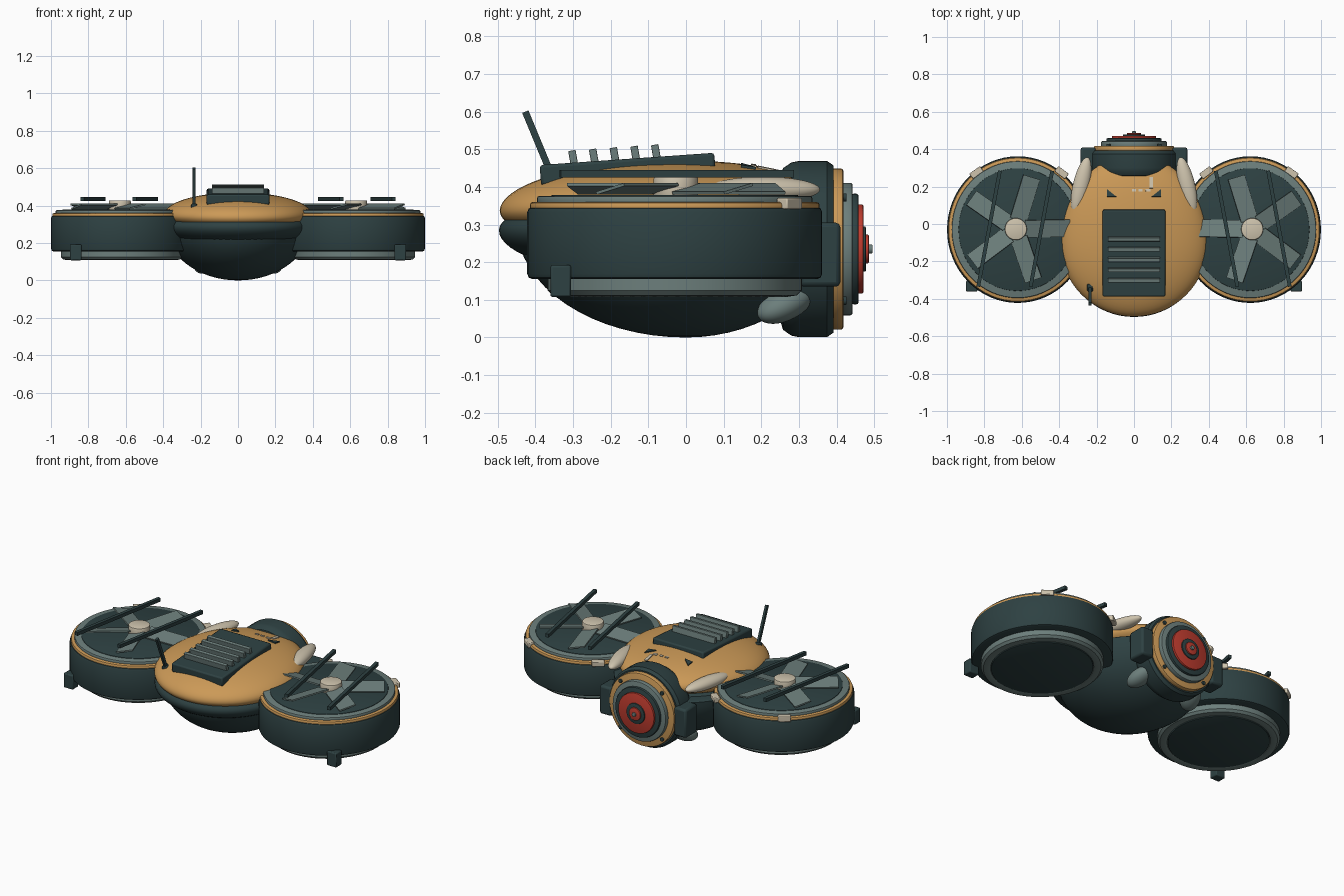
import bpy, bmesh, math
from mathutils import Vector, Matrix

if "Cube" in bpy.data.objects:
    bpy.data.objects.remove(bpy.data.objects["Cube"], do_unlink=True)


def material(name, rgb):
    m = bpy.data.materials.new(name)
    m.use_nodes = True
    m.diffuse_color = (*rgb, 1)
    m.node_tree.nodes["Principled BSDF"].inputs["Base Color"].default_value = (*rgb, 1)
    return m


DARK = material("dark teal", (0.027, 0.053, 0.055))
TAN = material("ochre", (0.6, 0.32, 0.095))
GREY = material("grey green", (0.15, 0.21, 0.2))
CREAM = material("cream", (0.62, 0.55, 0.42))
RED = material("red", (0.52, 0.045, 0.028))


def finish(name, bm, mat, matrix, bevel=0.0, segments=2):
    me = bpy.data.meshes.new(name)
    bmesh.ops.recalc_face_normals(bm, faces=bm.faces)
    bm.to_mesh(me)
    bm.free()
    me.transform(matrix)
    me.materials.append(mat)
    ob = bpy.data.objects.new(name, me)
    bpy.context.collection.objects.link(ob)
    if bevel:
        mod = ob.modifiers.new("bevel", "BEVEL")
        mod.width, mod.segments = bevel, segments
    bpy.ops.object.select_all(action="DESELECT")
    bpy.context.view_layer.objects.active = ob
    ob.select_set(True)
    bpy.ops.object.shade_smooth_by_angle(angle=math.radians(35))
    return ob


def place(loc, rot=(0, 0, 0), scale=(1, 1, 1)):
    turn = (Matrix.Rotation(rot[2], 4, "Z") @ Matrix.Rotation(rot[1], 4, "Y")
            @ Matrix.Rotation(rot[0], 4, "X"))
    return Matrix.Translation(loc) @ turn @ Matrix.Diagonal((*scale, 1))


def box(name, loc, size, mat, rot=(0, 0, 0), bevel=0.0):
    bm = bmesh.new()
    bmesh.ops.create_cube(bm, size=1)
    return finish(name, bm, mat, place(loc, rot, size), bevel)


def ellipsoid(name, loc, radii, mat, rot=(0, 0, 0)):
    bm = bmesh.new()
    bmesh.ops.create_uvsphere(bm, u_segments=48, v_segments=28, radius=1)
    return finish(name, bm, mat, place(loc, rot, radii))


def egg(name, loc, width, front, back, top, bottom, mat, shear=0.0):
    """Ellipsoid with separate front/back and top/bottom radii, sheared upward to the back."""
    bm = bmesh.new()
    bmesh.ops.create_uvsphere(bm, u_segments=64, v_segments=32, radius=1)
    for v in bm.verts:
        v.co.x *= width
        v.co.y *= back if v.co.y > 0 else front
        v.co.z = v.co.z * (top if v.co.z > 0 else bottom) + v.co.y * shear
    return finish(name, bm, mat, Matrix.Translation(loc))


def lathe(name, profile, mat, matrix, steps=64):
    """Spin a closed or axis-to-axis (radius, height) profile about z."""
    bm = bmesh.new()
    verts = [bm.verts.new((r, 0, z)) for r, z in profile]
    edges = [bm.edges.new(p) for p in zip(verts, verts[1:])]
    bmesh.ops.spin(bm, geom=verts + edges, cent=(0, 0, 0), axis=(0, 0, 1),
                   angle=math.tau, steps=steps)
    bmesh.ops.remove_doubles(bm, verts=bm.verts, dist=1e-5)
    return finish(name, bm, mat, matrix)


def drum(name, r, low, high, mat, matrix, edge=0.006):
    """Solid disc with rounded rims."""
    c = edge * 0.3
    return lathe(name, [(0, low), (r - edge, low), (r - c, low + c), (r, low + edge),
                        (r, high - edge), (r - c, high - c), (r - edge, high), (0, high)],
                 mat, matrix)


# Hull
SHELL_Y, SHELL_Z, WIDTH, BACK, RISE, SHEAR = -0.1, 0.352, 0.395, 0.47, 0.117, 0.04
egg("lower_hull", (0, 0, 0.3), 0.39, 0.45, 0.39, 0.02, 0.3, DARK)
egg("waist_ring", (0, SHELL_Y, 0.285), 0.392, 0.397, 0.45, 0.1, 0.12, DARK)
egg("upper_shell", (0, SHELL_Y, SHELL_Z), WIDTH, 0.395, BACK, RISE, 0.1, TAN, SHEAR)

# Top vent with slats
slope = math.radians(4)
box("vent_block", (0, -0.155, 0.447), (0.335, 0.465, 0.055), DARK, (slope, 0, 0), 0.008)
for i in range(5):
    y = -0.3 + 0.055 * i
    box("vent_slat", (0, y, 0.478 + (y + 0.3) * 0.07), (0.28, 0.02, 0.038), GREY,
        (math.radians(10), 0, 0), 0.002)

# Antenna
base, tip = Vector((-0.235, -0.34, 0.39)), Vector((-0.235, -0.427, 0.6))
lean = math.atan2(tip.y - base.y, tip.z - base.z)
box("antenna", (base + tip) / 2, (0.014, 0.018, (tip - base).length), DARK, (-lean, 0, 0))
box("antenna_base", base + Vector((0, 0, 0.005)), (0.03, 0.04, 0.03), DARK, bevel=0.004)


# Small plates on the back of the shell
def shell_z(x, y):
    d = y - SHELL_Y
    return SHELL_Z + SHEAR * d + RISE * math.sqrt(1 - (x / WIDTH) ** 2 - (d / BACK) ** 2)


def shell_tilt(x, y):
    e = 0.005
    return (math.atan((shell_z(x, y + e) - shell_z(x, y - e)) / (2 * e)),
            -math.atan((shell_z(x + e, y) - shell_z(x - e, y)) / (2 * e)), 0)


for x, y, w, d in [(0, 0.18, 0.02, 0.012), (0.035, 0.18, 0.02, 0.012),
                   (0.075, 0.18, 0.025, 0.015), (0.092, 0.22, 0.018, 0.06)]:
    box("marking_plate", (x, y, shell_z(x, y)), (w, d, 0.008), CREAM, shell_tilt(x, y))
for s in (-1, 1):
    x, y = s * 0.118, 0.165
    bm = bmesh.new()
    tri = [bm.verts.new(p) for p in ((-0.025, -0.02, 0), (0.025, -0.02, 0), (-0.025, 0.02, 0))]
    top = bmesh.ops.extrude_face_region(bm, geom=[bm.faces.new(tri)])
    bmesh.ops.translate(bm, vec=(0, 0, 0.009),
                        verts=[v for v in top["geom"] if isinstance(v, bmesh.types.BMVert)])
    finish("shell_corner_plate", bm, DARK,
           place((x, y, shell_z(x, y) - 0.003), shell_tilt(x, y), (-s, 1, 1)))

# Rear thruster, spun about the y axis
rear = place((0, 0, 0.235), (-math.pi / 2, 0, 0))
lathe("thruster_housing", [(0, 0.23), (0.19, 0.25), (0.215, 0.258), (0.23, 0.28),
                           (0.234, 0.3), (0.234, 0.375), (0.222, 0.392), (0, 0.392)], DARK, rear)
drum("thruster_collar", 0.214, 0.385, 0.418, TAN, rear)
drum("thruster_plate", 0.176, 0.41, 0.443, GREY, rear)
drum("thruster_inner_plate", 0.147, 0.44, 0.459, DARK, rear)
drum("thruster_glow", 0.118, 0.455, 0.471, RED, rear, 0.003)
drum("thruster_cap", 0.06, 0.465, 0.478, DARK, rear, 0.003)
drum("thruster_core", 0.038, 0.475, 0.486, RED, rear, 0.003)
drum("thruster_pin", 0.012, 0.484, 0.496, GREY, rear, 0.003)
for k in range(4):
    a = math.radians(45 + 90 * k)
    spot = place((0.194 * math.cos(a), 0, 0.235 + 0.194 * math.sin(a)), (-math.pi / 2, 0, 0))
    drum("collar_bolt", 0.011, 0.41, 0.427, DARK, spot, 0.002)

# Both sides
for s, phase in ((-1, 73), (1, 35)):
    # Thruster cheeks and side pods
    box("thruster_cheek", (s * 0.245, 0.355, 0.22), (0.08, 0.11, 0.17), DARK, bevel=0.012)
    ellipsoid("shoulder_pod", (s * 0.283, 0.205, 0.393), (0.044, 0.155, 0.034), CREAM,
              (0, 0, s * math.radians(13)))
    ellipsoid("belly_pod", (s * 0.175, 0.265, 0.09), (0.055, 0.085, 0.044), GREY,
              (math.radians(25), 0, s * math.radians(25)))

    # Duct
    cx, cy = s * 0.622, -0.03
    duct = place((cx, cy, 0), scale=(0.963, 1, 1))
    lathe("duct_lower_ring", [(0, 0.13), (0.28, 0.13), (0.285, 0.112), (0.3, 0.108),
                              (0.325, 0.112), (0.338, 0.125), (0.338, 0.17), (0, 0.17)],
          GREY, duct)
    drum("duct_floor", 0.282, 0.108, 0.14, DARK, duct, 0.003)
    drum("duct_wall", 0.392, 0.155, 0.347, DARK, duct, 0.014)
    drum("duct_band", 0.385, 0.335, 0.36, TAN, duct, 0.008)
    drum("duct_rim", 0.366, 0.35, 0.376, GREY, duct, 0.006)
    drum("duct_top_disc", 0.328, 0.36, 0.379, DARK, duct, 0.002)

    # Rotor
    hx = s * 0.632
    hub = place((hx, -0.027, 0))
    drum("rotor_hub", 0.059, 0.37, 0.428, CREAM, hub, 0.006)
    for k in range(5):
        a = math.radians(phase + 72 * k)
        box("rotor_blade", (hx + 0.17 * math.cos(a), -0.027 + 0.17 * math.sin(a), 0.395),
            (0.24, 0.095, 0.008), GREY, (math.radians(14), 0, a))

    # Guard bars over the rotor
    for mid in (0.495, 0.775):
        box("guard_bar", (s * mid, -0.025, 0.435), (0.02, 0.63, 0.02), DARK,
            (0, 0, s * math.atan2(0.115, 0.615)))

    # Rim clips and foot
    for dx in (-0.235, 0.22):
        a = math.atan2(0.31, dx)
        box("rim_clip", (cx + dx * s, cy + 0.305, 0.356), (0.035, 0.07, 0.03), CREAM,
            (0, 0, a if s > 0 else math.pi - a), 0.004)
    box("duct_foot", (s * 0.868, -0.333, 0.15), (0.062, 0.055, 0.085), DARK, bevel=0.006)
